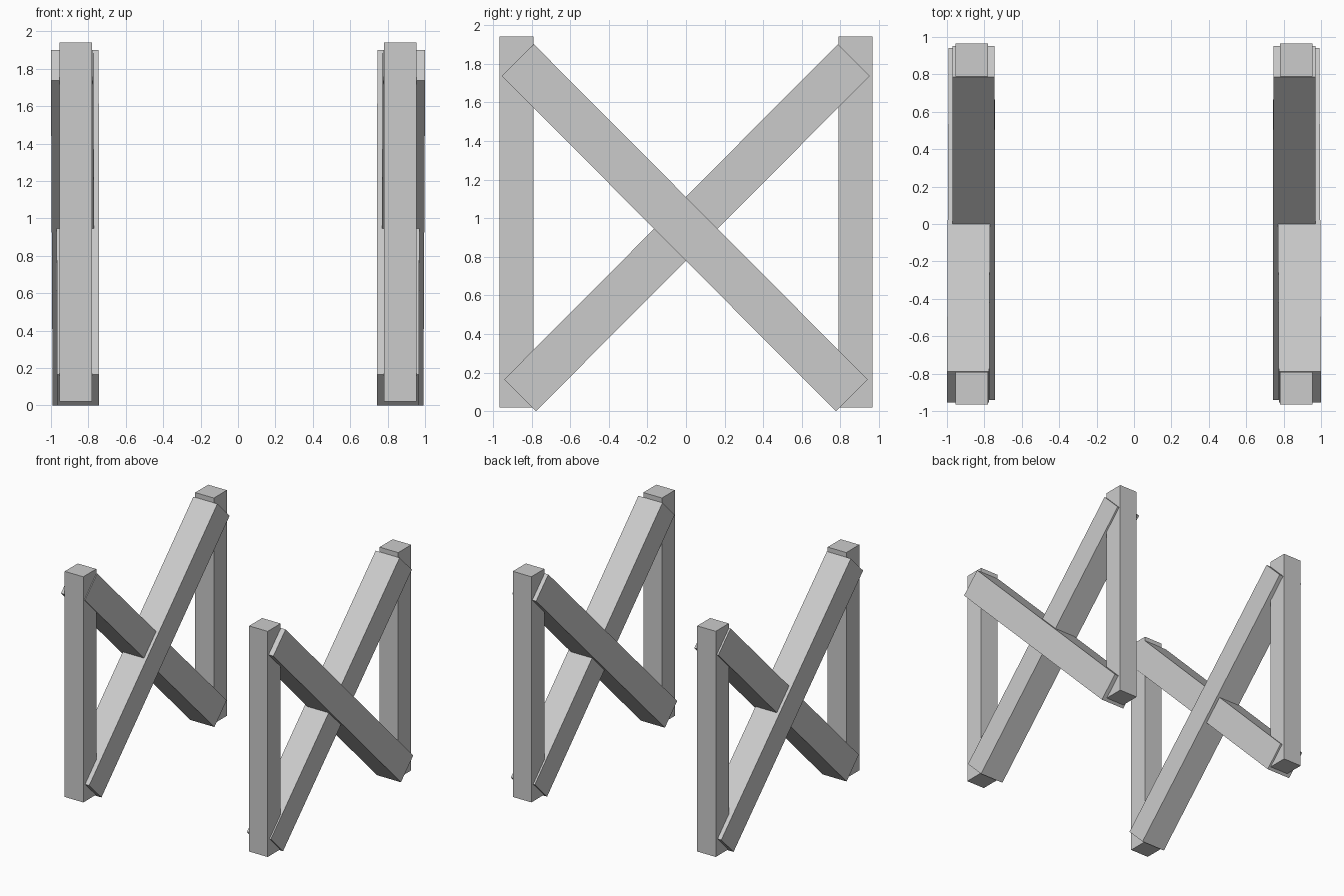
import bpy
from mathutils import Matrix, Vector

default_cube = bpy.data.objects.get("Cube")
if default_cube:
    bpy.data.objects.remove(default_cube, do_unlink=True)

grey = bpy.data.materials.new("light grey")
grey.use_nodes = True
colour = (0.6, 0.6, 0.6, 1)
grey.diffuse_color = colour
grey.node_tree.nodes["Principled BSDF"].inputs["Base Color"].default_value = colour


def beam(name, start, end, width, depth):
    """Square-ended beam; width runs along x, depth across the frame."""
    start, end = Vector(start), Vector(end)
    along = end - start
    z = along.normalized()
    y = z.cross(Vector((1, 0, 0))).normalized()
    x = y.cross(z)
    bpy.ops.mesh.primitive_cube_add(size=1)
    obj = bpy.context.object
    obj.name = name
    turn = Matrix((x, y, z)).transposed().to_4x4()
    size = Matrix.Diagonal((width, depth, along.length, 1))
    obj.data.transform(turn @ size)
    obj.location = (start + end) / 2
    obj.data.materials.append(grey)


# Two mirrored trestle frames, each with two posts and a crossed brace pair
for side, s in (("left", 1), ("right", -1)):
    for place, y in (("front", -0.878), ("back", 0.877)):
        beam(f"{side}_{place}_post", (s * 0.868, y, 0.02), (s * 0.868, y, 1.94),
             0.175, 0.175)
    # Outer brace falls towards the back, inner brace falls towards the front
    beam(f"{side}_outer_brace", (s * 0.887, -0.871, 1.819), (s * 0.878, 0.858, 0.083),
         0.226, 0.233)
    beam(f"{side}_inner_brace", (s * 0.858, 0.869, 1.819), (s * 0.855, -0.859, 0.083),
         0.226, 0.233)
